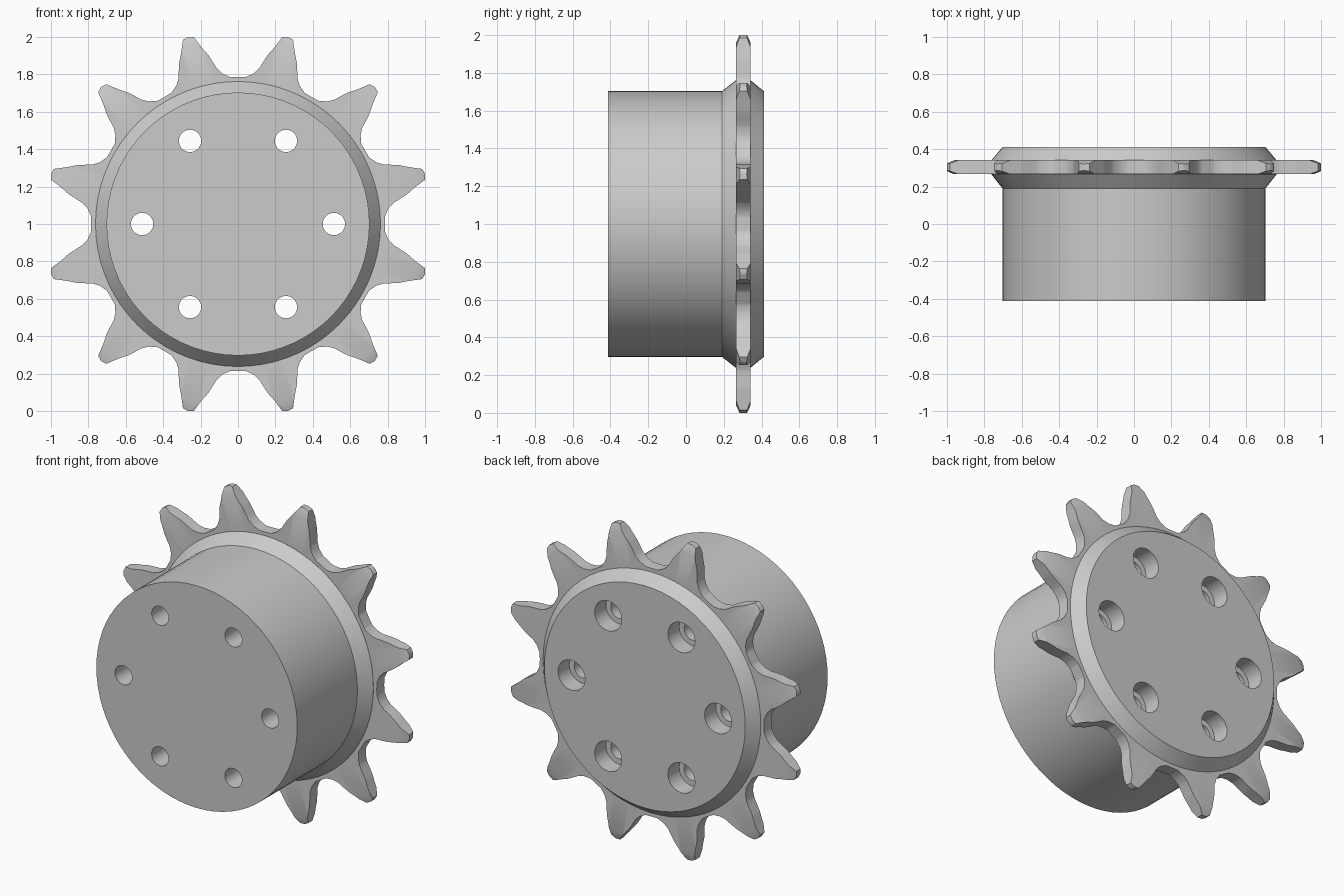
import bpy, bmesh, math
from mathutils import Vector, Matrix

cube = bpy.data.objects.get("Cube")
if cube:
    bpy.data.objects.remove(cube, do_unlink=True)

TEETH, HOLES, HOLE_CIRCLE = 12, 6, 0.513

steel = bpy.data.materials.new("grey steel")
steel.use_nodes = True
grey = (0.6, 0.6, 0.6, 1)
steel.diffuse_color = grey
steel.node_tree.nodes["Principled BSDF"].inputs["Base Color"].default_value = grey


def lathe(bm, profile, steps, centre=(0, 0), ring=False):
    """Turn (radius, y) points about a y axis through centre (x, z)."""
    rows = []
    for r, y in profile:
        angles = [math.tau * i / steps for i in range(steps)]
        rows.append([bm.verts.new((centre[0] + r * math.cos(a), y,
                                   centre[1] + r * math.sin(a))) for a in angles])
    pairs = list(zip(rows, rows[1:]))
    if ring:
        pairs.append((rows[-1], rows[0]))
    else:
        bm.faces.new(rows[0])
        bm.faces.new(rows[-1])
    for a, b in pairs:
        for i in range(steps):
            j = (i + 1) % steps
            bm.faces.new((a[i], a[j], b[j], b[i]))


def finish(bm, name):
    bmesh.ops.recalc_face_normals(bm, faces=bm.faces)
    mesh = bpy.data.meshes.new(name)
    bm.to_mesh(mesh)
    bm.free()
    mesh.materials.append(steel)
    obj = bpy.data.objects.new(name, mesh)
    obj.location.z = 1
    bpy.context.collection.objects.link(obj)
    return obj


def activate(obj):
    bpy.ops.object.select_all(action="DESELECT")
    obj.select_set(True)
    bpy.context.view_layer.objects.active = obj


def cut(obj, tool, operation):
    tool.hide_render = True
    mod = obj.modifiers.new("cut", "BOOLEAN")
    mod.operation, mod.object, mod.solver = operation, tool, "EXACT"
    activate(obj)
    bpy.ops.object.modifier_apply(modifier=mod.name)
    bpy.data.objects.remove(tool, do_unlink=True)
    activate(obj)
    bpy.ops.object.shade_smooth_by_angle(angle=math.radians(30))


# Hub with its bevelled collar
bm = bmesh.new()
lathe(bm, [(0.703, -0.412), (0.703, 0.19), (0.762, 0.265),
           (0.762, 0.341), (0.703, 0.412)], 72)
hub = finish(bm, "hub")

# Bolt holes, counterbored from the back
bm = bmesh.new()
for i in range(HOLES):
    a = math.tau * i / HOLES
    lathe(bm, [(0.06, -0.6), (0.06, 0.3), (0.095, 0.3), (0.095, 0.6)], 20,
          (HOLE_CIRCLE * math.cos(a), HOLE_CIRCLE * math.sin(a)))
cut(hub, finish(bm, "hole_cutter"), "DIFFERENCE")

# Toothed ring: half a tooth as (sideways, radial), mirrored and repeated
half = [(0, 1.035), (0.03, 1.027), (0.043, 0.995), (0.06, 0.955), (0.08, 0.915),
        (0.095, 0.87), (0.105, 0.835), (0.127, 0.8), (0.162, 0.77),
        (0.203, 0.758)]
tooth = [(-t, r) for t, r in half[:0:-1]] + half[:-1]
bm = bmesh.new()
outline = []
for i in range(TEETH):
    turn = Matrix.Rotation(math.tau * (i + 0.5) / TEETH, 3, "Y")
    outline += [bm.verts.new(turn @ Vector((t, 0.2, r))) for t, r in tooth]
face = bm.faces.new(outline)
new = bmesh.ops.extrude_face_region(bm, geom=[face])["geom"]
bmesh.ops.translate(bm, vec=(0, 0.2, 0),
                    verts=[v for v in new if isinstance(v, bmesh.types.BMVert)])
teeth = finish(bm, "toothed_ring")

# Turned blank that gives the ring its thickness and chamfered tips
bm = bmesh.new()
lathe(bm, [(0.74, 0.266), (0.985, 0.266), (1.045, 0.29), (1.045, 0.317),
           (0.985, 0.341), (0.74, 0.341)], 144, ring=True)
cut(teeth, finish(bm, "ring_blank"), "INTERSECT")
